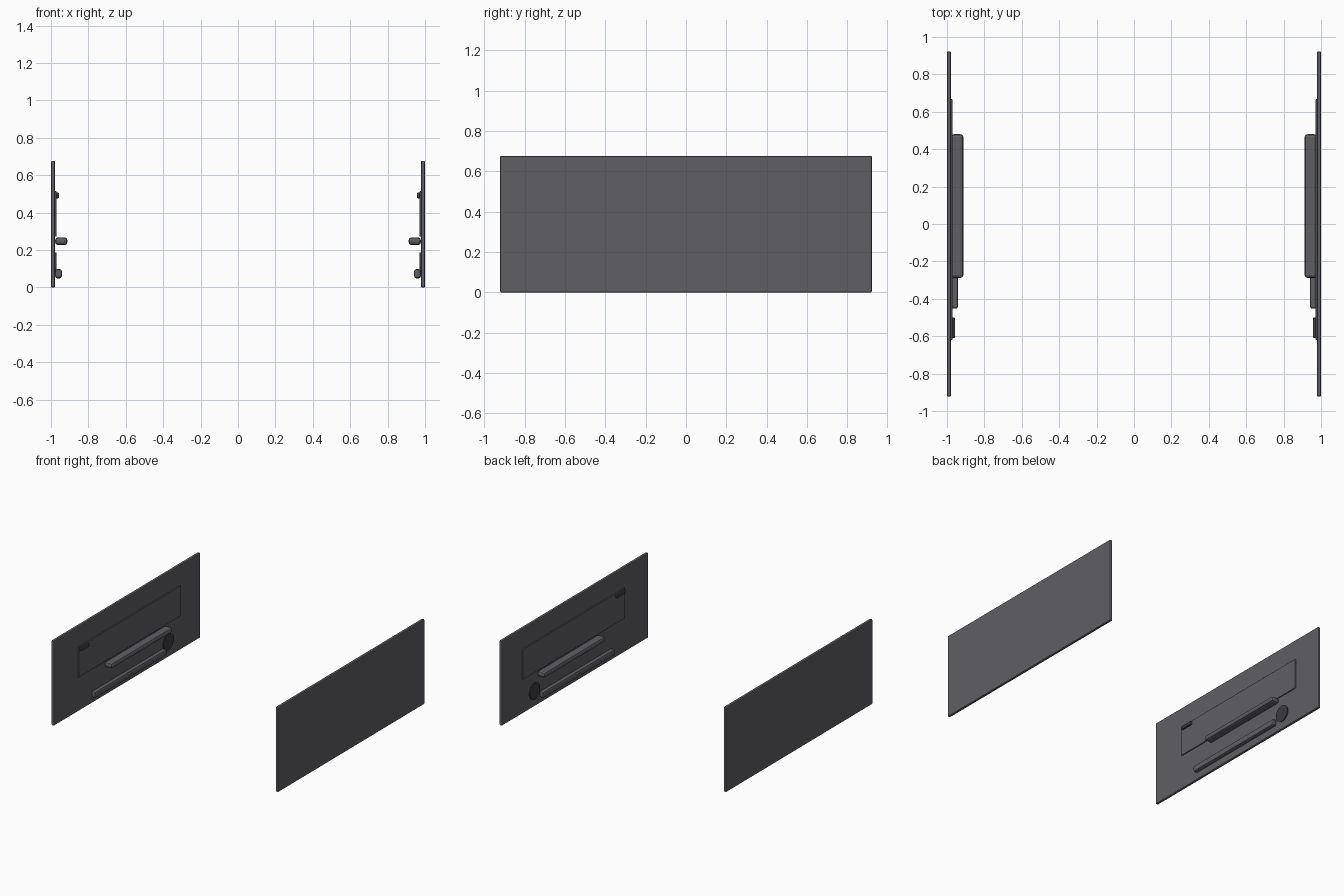
import bpy
import math

cube = bpy.data.objects.get("Cube")
if cube:
    bpy.data.objects.remove(cube, do_unlink=True)


def material(name, color):
    mat = bpy.data.materials.new(name)
    mat.use_nodes = True
    mat.diffuse_color = color
    mat.node_tree.nodes["Principled BSDF"].inputs["Base Color"].default_value = color
    return mat


trim = material("grey trim", (0.115, 0.113, 0.13, 1))
dark = material("dark plastic", (0.045, 0.045, 0.05, 1))


def finish(obj, name, mat, bevel, segments):
    obj.name = name
    obj.data.materials.append(mat)
    bpy.ops.object.transform_apply(location=True, rotation=True, scale=True)
    if bevel:
        mod = obj.modifiers.new("Rounded edges", 'BEVEL')
        mod.width = bevel
        mod.segments = segments
        mod.limit_method = 'ANGLE'


def box(name, side, xs, ys, zs, mat, bevel=0, segments=2):
    """Box between the given limits; xs are distances from the centre plane."""
    spans = (xs, ys, zs)
    centre = [sum(s) / 2 for s in spans]
    centre[0] *= side
    bpy.ops.mesh.primitive_cube_add(size=1, location=centre)
    obj = bpy.context.object
    obj.scale = [abs(s[1] - s[0]) for s in spans]
    finish(obj, name, mat, bevel, segments)


for side, label in ((1, "left"), (-1, "right")):
    # Flat door card
    box(label + "_door_panel", side, (0.978, 1), (-0.922, 0.922), (0, 0.677), trim, 0.006)
    # Raised insert on the inner face
    box(label + "_insert", side, (0.971, 0.98), (-0.62, 0.668), (0.272, 0.515), trim, 0.002, 1)
    # Armrest
    box(label + "_armrest", side, (0.912, 0.978), (-0.288, 0.48), (0.227, 0.268), trim, 0.015)
    # Storage pocket rail
    box(label + "_pocket", side, (0.941, 0.978), (-0.453, 0.453), (0.049, 0.098), trim, 0.012)
    # Door handle
    box(label + "_handle", side, (0.956, 0.977), (-0.61, -0.5), (0.477, 0.508), dark, 0.008)
    # Round speaker
    bpy.ops.mesh.primitive_cylinder_add(
        vertices=32, radius=0.065, depth=0.01, location=(side * 0.976, 0.515, 0.123),
        rotation=(0, math.pi / 2, 0))
    finish(bpy.context.object, label + "_speaker", dark, 0, 1)
